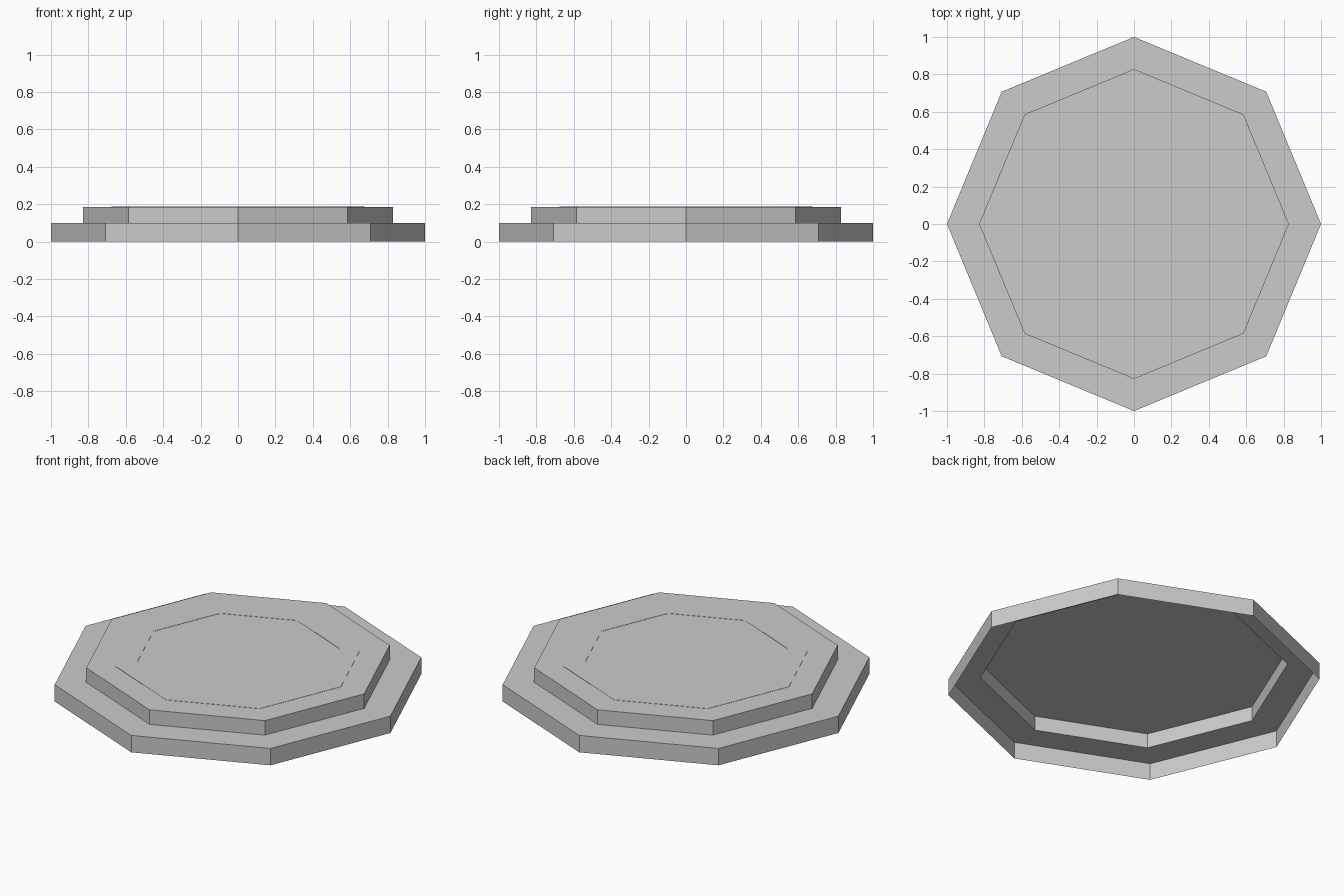
import bpy
import bmesh
from math import cos, sin, tau

SIDES = 8
LEDGE_Z, DECK_Z, MARK_Z = 0.10, 0.186, 0.1875
DECK_R = 0.828

cube = bpy.data.objects.get("Cube")
if cube:
    bpy.data.objects.remove(cube, do_unlink=True)

# One plain grey for the whole pad
grey = bpy.data.materials.new("light_grey")
grey.use_nodes = True
grey.diffuse_color = (0.6, 0.6, 0.6, 1)
grey.node_tree.nodes["Principled BSDF"].inputs["Base Color"].default_value = (0.6, 0.6, 0.6, 1)


def octagon_part(name, profile, cap=False):
    """Sweep a (radius, height) profile around z in flat-sided steps."""
    bm = bmesh.new()
    rings = []
    for radius, z in profile:
        angles = [tau * i / SIDES for i in range(SIDES)]
        rings.append([bm.verts.new((radius * cos(a), radius * sin(a), z)) for a in angles])
    for low, high in zip(rings, rings[1:]):
        for i in range(SIDES):
            j = (i + 1) % SIDES
            bm.faces.new((low[i], low[j], high[j], high[i]))
    if cap:
        bm.faces.new(rings[-1])
    mesh = bpy.data.meshes.new(name)
    bm.to_mesh(mesh)
    bm.free()
    mesh.materials.append(grey)
    obj = bpy.data.objects.new(name, mesh)
    bpy.context.collection.objects.link(obj)
    return obj


# Lower step: outer wall and ledge, open underneath
octagon_part("base_step", [(1, 0), (1, LEDGE_Z), (DECK_R, LEDGE_Z)])

# Raised deck: wall and flat top, hollow underneath
octagon_part("raised_deck", [(DECK_R, LEDGE_Z), (DECK_R, DECK_Z)], cap=True)

# Thin octagonal ring marking on the deck
octagon_part("marking_ring", [(0.675, DECK_Z), (0.675, MARK_Z), (0.555, MARK_Z), (0.555, DECK_Z)])
